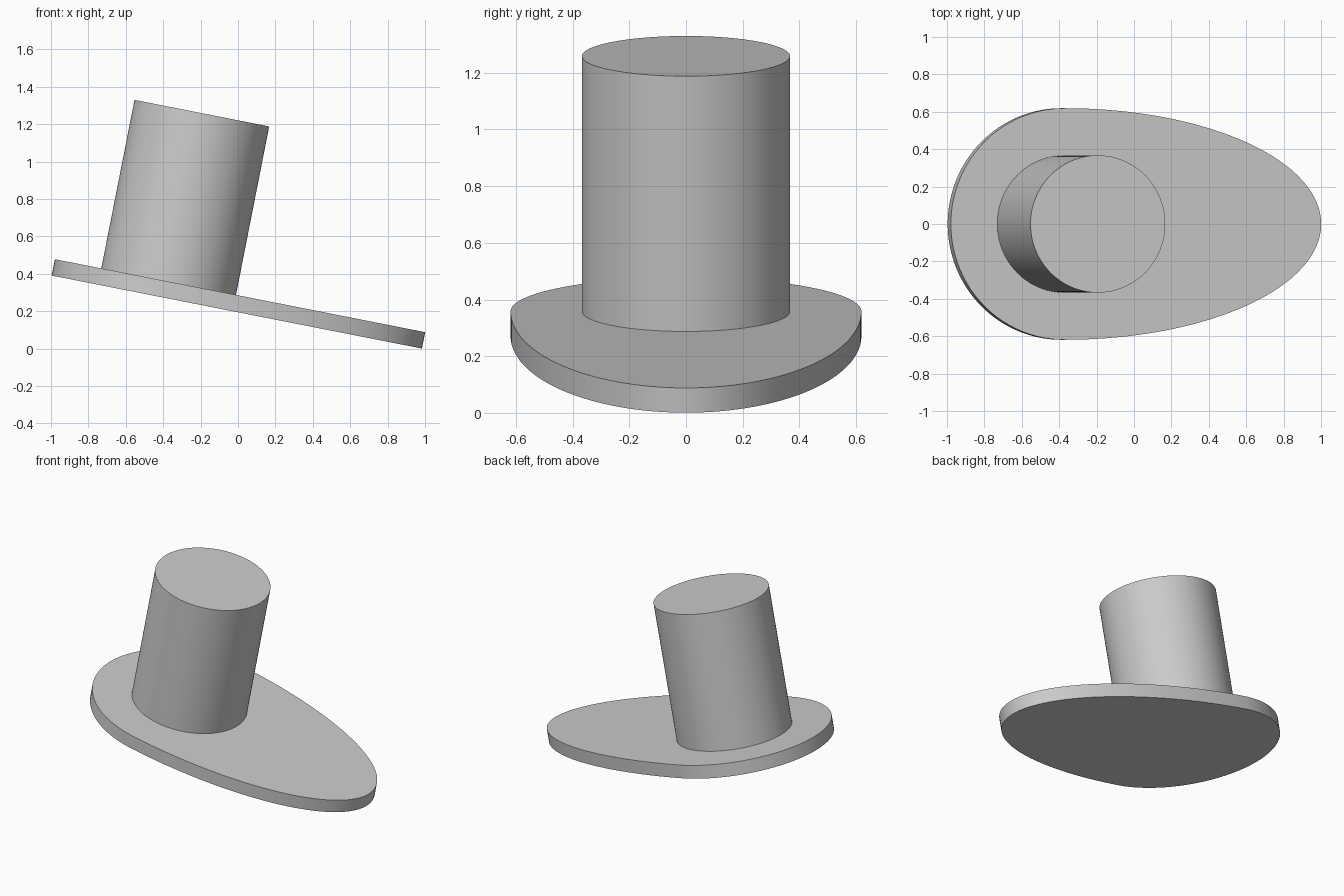
import bpy, bmesh
from math import sin, cos, tau, radians
from mathutils import Matrix

if "Cube" in bpy.data.objects:
    bpy.data.objects.remove(bpy.data.objects["Cube"])

TILT = radians(11.15)
THICK = 0.089
N = 128
# Local origin: centre of the round end, on the underside of the plate
PLACE = Matrix.Translation((-0.388, 0, 0.271)) @ Matrix.Rotation(TILT, 4, 'Y')


def extruded(name, outline, z0, z1):
    """Closed prism from an outline, tilted into place."""
    bm = bmesh.new()
    face = bm.faces.new([bm.verts.new((x, y, z0)) for x, y in outline])
    top = bmesh.ops.extrude_face_region(bm, geom=[face])["geom"]
    bmesh.ops.translate(bm, vec=(0, 0, z1 - z0),
                        verts=[v for v in top if isinstance(v, bmesh.types.BMVert)])
    bmesh.ops.transform(bm, matrix=PLACE, verts=bm.verts)
    bmesh.ops.recalc_face_normals(bm, faces=bm.faces)
    mesh = bpy.data.meshes.new(name)
    bm.to_mesh(mesh)
    bm.free()
    ob = bpy.data.objects.new(name, mesh)
    bpy.context.collection.objects.link(ob)
    bpy.ops.object.select_all(action='DESELECT')
    ob.select_set(True)
    bpy.context.view_layer.objects.active = ob
    bpy.ops.object.shade_smooth_by_angle(angle=radians(30))
    return ob


def oval(back, front, half_width):
    """Outline made of two half ellipses sharing one width."""
    pts = []
    for i in range(N):
        c, s = cos(tau * i / N), sin(tau * i / N)
        pts.append((c * (front if c > 0 else back), s * half_width))
    return pts


# Egg-shaped tilted plate
extruded("base_plate", oval(0.62, 1.398, 0.619), 0, THICK)
# Round post standing square on the plate
extruded("post", oval(0.367, 0.367, 0.367), THICK, THICK + 0.918)
